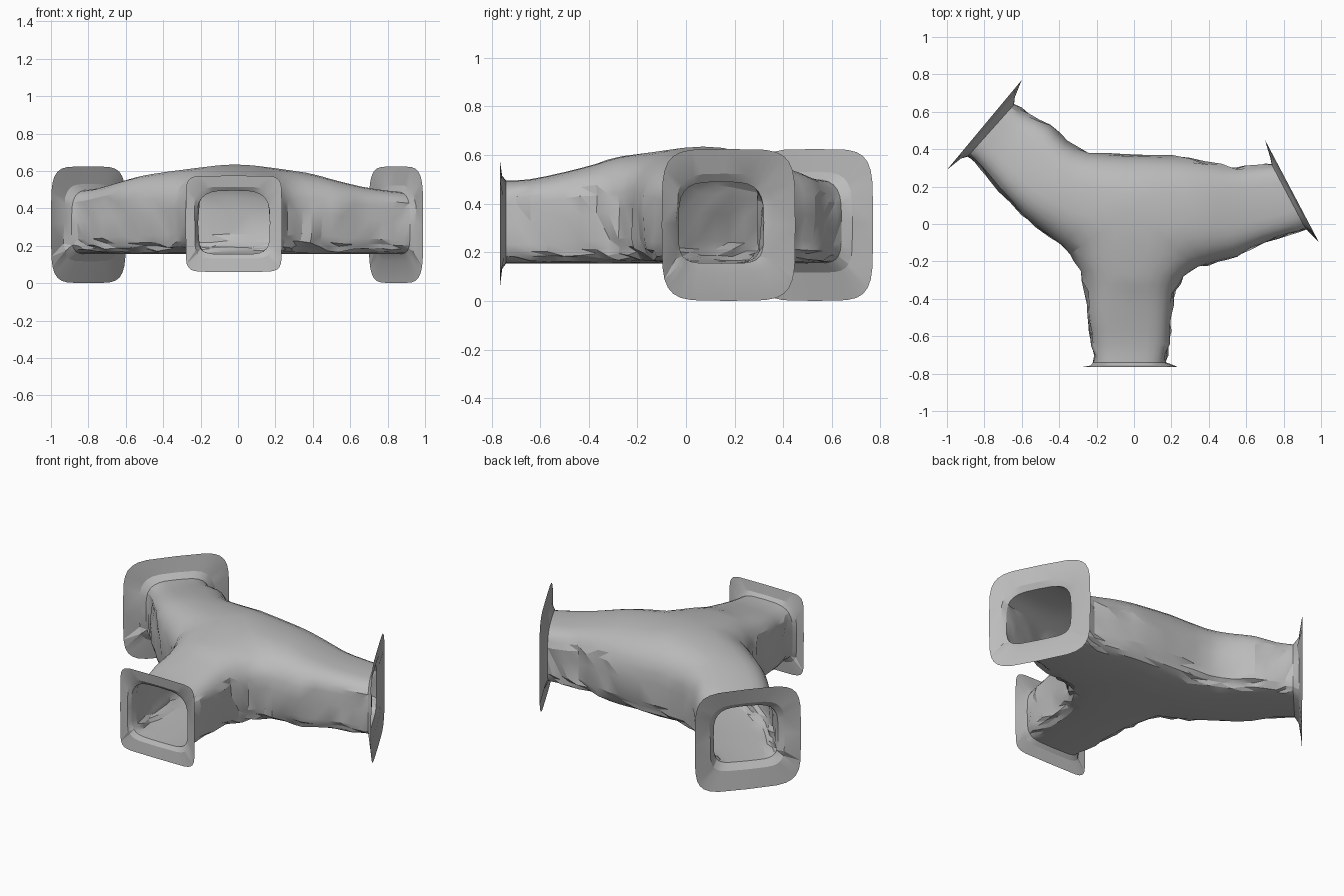
import bpy, bmesh, math, random
from mathutils import Vector

random.seed(4)
if "Cube" in bpy.data.objects:
    bpy.data.objects.remove(bpy.data.objects["Cube"], do_unlink=True)

SIDES = 28
FLOOR = 0.155
HUB = Vector((-0.02, 0.07))
CROTCH_FL, CROTCH_FR, CROTCH_BACK = (-.34, -.16), (.35, -.235), (-.05, .37)

grey = bpy.data.materials.new("stone grey")
grey.use_nodes = True
grey.diffuse_color = (0.5, 0.5, 0.5, 1)
grey.node_tree.nodes["Principled BSDF"].inputs["Base Color"].default_value = (0.5, 0.5, 0.5, 1)


def station(a, b, top, bottom=FLOOR, mid=None, n_top=3.5, n_bot=5.0):
    """One tunnel cross-section: two side points, a middle and its heights."""
    a, b = Vector(a), Vector(b)
    return a, b, (a + b) / 2 if mid is None else mid, top, bottom, n_top, n_bot


def ring(st):
    """Rounded-square ring of points, folded at the middle if needed."""
    a, b, mid, top, bottom, n_top, n_bot = st
    pts = []
    for i in range(SIDES):
        t = 2 * math.pi * i / SIDES
        c, s = math.cos(t), math.sin(t)
        e = 2 / (n_top if s > 0 else n_bot)
        w, h = abs(c) ** e, math.copysign(abs(s) ** e, s)
        p = mid + ((a if c > 0 else b) - mid) * w
        pts.append((p.x, p.y, (top + bottom) / 2 + h * (top - bottom) / 2))
    return pts


def spline(p0, p1, p2, p3, t):
    return p1 + (p2 - p0) * (t / 2) + (p0 * 2 - p1 * 5 + p2 * 4 - p3) * (t * t / 2) \
        + (p1 * 3 - p0 - p2 * 3 + p3) * (t ** 3 / 2)


def refine(sts, steps=2):
    """Insert smooth in-between sections."""
    out = []
    for i in range(len(sts) - 1):
        four = [sts[max(i - 1, 0)], sts[i], sts[i + 1], sts[min(i + 2, len(sts) - 1)]]
        for k in range(steps):
            out.append(tuple(spline(*vals, k / steps) for vals in zip(*four)))
    return out + [sts[-1]]


def loft(bm, sts):
    rows = [[bm.verts.new(p) for p in ring(s)] for s in sts]
    for r, q in zip(rows, rows[1:]):
        for i in range(SIDES):
            j = (i + 1) % SIDES
            bm.faces.new((r[i], r[j], q[j], q[i]))


def finish(bm, name, angle):
    bmesh.ops.remove_doubles(bm, verts=bm.verts, dist=0.001)
    bmesh.ops.recalc_face_normals(bm, faces=bm.faces)
    # chipped walls, smooth roof and floor
    bm.normal_update()
    moves = [(v, v.normal * random.uniform(-0.013, 0.01)) for v in bm.verts
             if 0.17 < v.co.z < 0.44 and not v.is_boundary]
    for v, m in moves:
        v.co += m
    bmesh.ops.triangulate(bm, faces=bm.faces)
    mesh = bpy.data.meshes.new(name)
    bm.to_mesh(mesh)
    bm.free()
    mesh.materials.append(grey)
    ob = bpy.data.objects.new(name, mesh)
    bpy.context.collection.objects.link(ob)
    bpy.ops.object.select_all(action='DESELECT')
    ob.select_set(True)
    bpy.context.view_layer.objects.active = ob
    bpy.ops.object.shade_smooth_by_angle(angle=math.radians(angle))


def seam(a, b):
    return station(a, b, 0.635, mid=HUB, n_top=2.3)


# Each arm runs from its mouth to the shared seams around the hub
arms = {
    "front": [station((-.22, -.74), (.17, -.74), .495),
              station((-.225, -.65), (.19, -.64), .50),
              station((-.25, -.5), (.2, -.5), .53),
              station((-.26, -.36), (.22, -.37), .565, n_top=3),
              station((-.29, -.25), (.27, -.28), .595, n_top=2.6),
              seam(CROTCH_FL, CROTCH_FR)],
    "back_right": [station((-.64, .64), (-.89, .36), .50),
                   station((-.56, .585), (-.82, .3), .51),
                   station((-.45, .53), (-.72, .18), .54),
                   station((-.36, .44), (-.6, .05), .575, n_top=3),
                   station((-.24, .385), (-.45, -.07), .60, n_top=2.6),
                   seam(CROTCH_BACK, CROTCH_FL)],
    "left": [station((.92, -.03), (.735, .32), .49),
             station((.83, -.06), (.65, .315), .50),
             station((.7, -.1), (.54, .305), .52),
             station((.55, -.17), (.38, .335), .56, n_top=3),
             station((.45, -.2), (.2, .36), .595, n_top=2.6),
             seam(CROTCH_FR, CROTCH_BACK)],
}

# Outer edge of the flange at each mouth
rims = {
    "front": station((-.28, -.765), (.235, -.765), .575, .06, n_top=9, n_bot=9),
    "back_right": station((-.6, .77), (-1.0, .29), .625, 0, n_top=5, n_bot=5),
    "left": station((.99, -.1), (.7, .45), .625, 0, n_top=5, n_bot=5),
}

# Hollow three-way tunnel
bm = bmesh.new()
for sts in arms.values():
    loft(bm, refine(sts))
finish(bm, "tunnel_junction", 22)

# Thin flared flanges
for name, rim in rims.items():
    mouth = arms[name][0]
    across = (rim[0] - rim[1]).normalized()
    outward = Vector((-across.y, across.x))
    if outward.dot(mouth[2] - HUB) < 0:
        outward.negate()
    setback = (rim[2] - mouth[2]).dot(outward)
    fillet = [m + (r - m) * 0.25 for m, r in zip(mouth, rim)]
    for k in range(3):
        fillet[k] = fillet[k] + outward * setback * 0.4
    bm = bmesh.new()
    loft(bm, [mouth, tuple(fillet), rim])
    bmesh.ops.recalc_face_normals(bm, faces=bm.faces)
    finish(bm, name + "_flange", 22)
